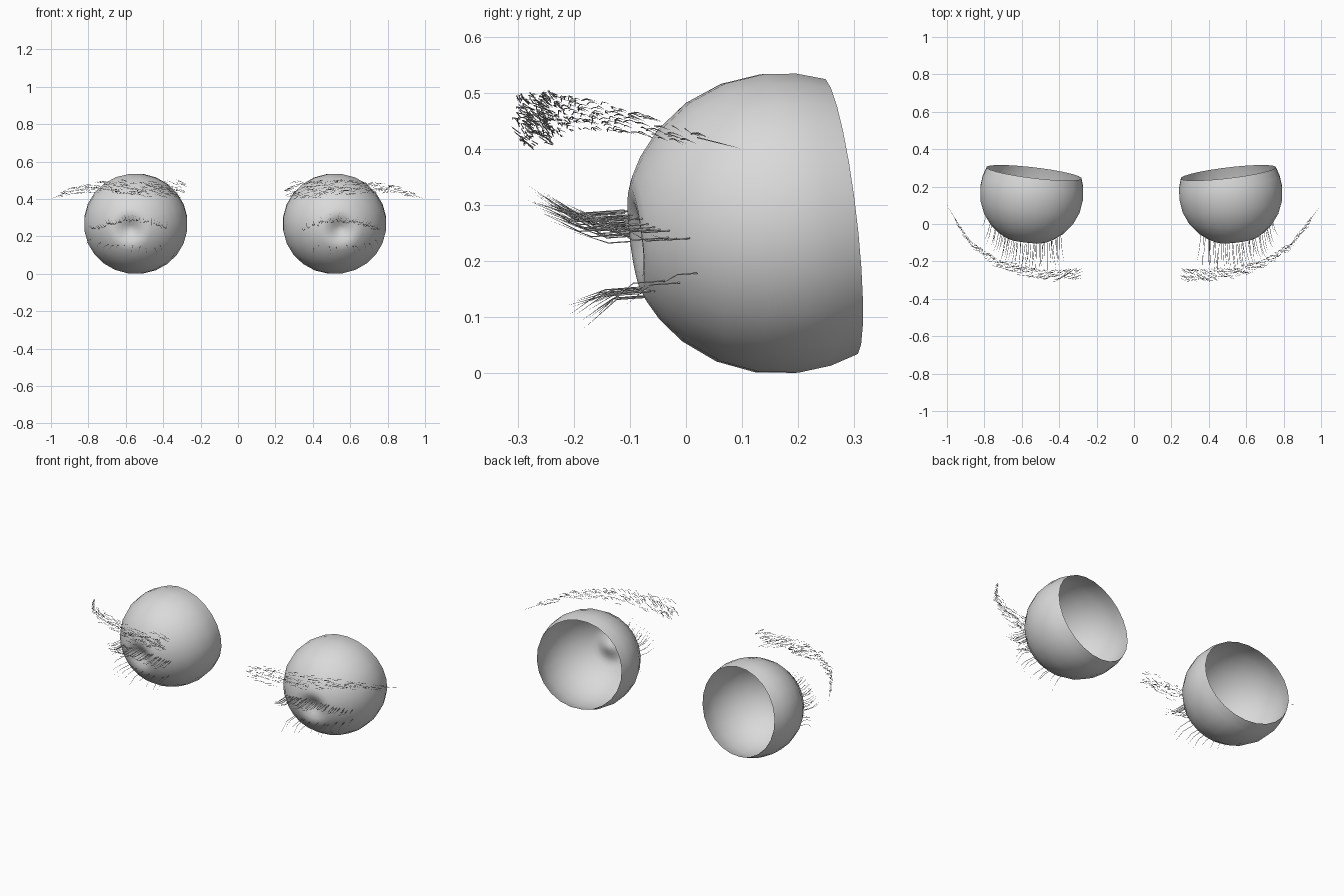
import bpy, bmesh, math, random
from mathutils import Vector

random.seed(4)
cube = bpy.data.objects.get("Cube")
if cube:
    bpy.data.objects.remove(cube, do_unlink=True)

MID = -0.015                       # mirror plane between the eyes
CENTRE = Vector((0.532, 0.167, 0.267))
RADII = Vector((0.279, 0.277, 0.27))

plain_grey = bpy.data.materials.new("plain_grey")
plain_grey.use_nodes = True
plain_grey.diffuse_color = (0.7, 0.7, 0.7, 1)
plain_grey.node_tree.nodes["Principled BSDF"].inputs["Base Color"].default_value = (0.7, 0.7, 0.7, 1)


def finish(name, bm, side):
    """Mirror to the wanted side, fix normals and link the object."""
    for v in bm.verts:
        v.co.x = v.co.x * side + MID
    if side < 0:
        bmesh.ops.reverse_faces(bm, faces=bm.faces)
    mesh = bpy.data.meshes.new(name)
    bm.to_mesh(mesh)
    bm.free()
    mesh.materials.append(plain_grey)
    mesh.shade_smooth()
    obj = bpy.data.objects.new(name, mesh)
    bpy.context.collection.objects.link(obj)


def eyeball(name, side, segments=24):
    """Open-backed ball, turned out and down, with a hollow iris."""
    bm = bmesh.new()
    turn = Vector((0, 0, 1)).rotation_difference(Vector((0.12, -1, -0.115)))
    hollow = math.radians(22)

    def point(theta, phi):
        r = 1.0
        if theta < hollow:
            r -= 0.17 * (0.5 + 0.5 * math.cos(math.pi * theta / hollow))
        d = Vector((math.sin(theta) * math.cos(phi), math.sin(theta) * math.sin(phi), math.cos(theta)))
        return bm.verts.new(CENTRE + (turn @ d) * r * RADII)

    rings = []
    for deg in (5, 10, 15, 20, 25, 33, 45, 60, 75, 90, 102, 113):
        rings.append([point(math.radians(deg), 2 * math.pi * i / segments) for i in range(segments)])
    pole = point(0, 0)
    for i in range(segments):
        j = (i + 1) % segments
        bm.faces.new((pole, rings[0][i], rings[0][j]))
        for a, b in zip(rings, rings[1:]):
            bm.faces.new((a[i], b[i], b[j], a[j]))
    finish(name, bm, side)


def hair(bm, points, width):
    """Three-sided strand tapering to its tip."""
    along = (points[-1] - points[0]).normalized()
    u = along.cross(Vector((0.1, 0.2, 1))).normalized()
    w = along.cross(u)
    loops = []
    for p, taper in zip(points[:-1], (1, 0.8)):
        loops.append([bm.verts.new(p + width * taper * (u * math.cos(a) + w * math.sin(a)))
                      for a in (0, 2 * math.pi / 3, 4 * math.pi / 3)])
    tip = bm.verts.new(points[-1])
    for i in range(3):
        j = (i + 1) % 3
        bm.faces.new((loops[0][i], loops[0][j], loops[1][j], loops[1][i]))
        bm.faces.new((loops[1][i], loops[1][j], tip))


def on_ball(x, z):
    """Point on the front of the ball."""
    q = 1 - ((x - CENTRE.x) / RADII.x) ** 2 - ((z - CENTRE.z) / RADII.z) ** 2
    return Vector((x, CENTRE.y - RADII.y * math.sqrt(max(q, 0)) - 0.001, z))


def lashes(name, side, count, x0, x1, lid, length, bend, lift):
    bm = bmesh.new()
    for k in range(count):
        t = (k + random.uniform(-0.4, 0.4)) / (count - 1)
        root = on_ball(x0 + (x1 - x0) * t, lid(t) + random.uniform(-0.008, 0.008))
        size = length * random.uniform(0.75, 1.1) * (1 - 0.4 * max(0, t - 0.5) * 2)
        splay = 0.35 * t - 0.08 + random.uniform(-0.1, 0.1)
        rise = size * lift * random.uniform(0.4, 1.2)
        middle = root + Vector((splay * size * 0.4, -size * 0.55, size * bend))
        tip = root + Vector((splay * size, -size, rise))
        hair(bm, [root, middle, tip], 0.0015)
    finish(name, bm, side)


def along_path(path, t):
    f = min(max(t, 0), 0.9999) * (len(path) - 1)
    i = int(f)
    return path[i].lerp(path[i + 1], f - i)


def eyebrow(name, side, outer, count=200):
    """Band of short strands swept outward along an arched path."""
    path = [Vector(p) for p in ((0.26, -0.265, 0.445), (0.41, -0.27, 0.452), (0.56, -0.25, 0.462),
                                (0.71, -0.205, 0.465), (0.86, -0.1, 0.45), (outer, 0.1, 0.4))]
    bm = bmesh.new()
    for k in range(count):
        t = 0.92 * (k / count) ** 1.05
        root = along_path(path, t)
        spread = 0.045 * (1 - t * t) + 0.005
        root += Vector((0, random.uniform(-0.6, 0.6) * spread, random.uniform(-spread, spread * 0.8)))
        out = (along_path(path, t + 0.05) - along_path(path, t)).normalized()
        size = random.uniform(0.035, 0.06) * (1 - 0.3 * t)
        up = Vector((0, random.uniform(-0.5, 0.1), random.uniform(-0.2, 0.4) * (1 - t)))
        tip = root + (out + up).normalized() * size
        middle = root.lerp(tip, 0.5) + Vector((0, -0.006, 0.004))
        hair(bm, [root, middle, tip], 0.0012)
    # closing strand at the outer end
    hair(bm, [along_path(path, 0.92), along_path(path, 0.96), path[-1]], 0.0012)
    finish(name, bm, side)


for label, side, outer in (("left", 1, 1.015), ("right", -1, 0.985)):
    eyeball(label + "_eyeball", side)
    lashes(label + "_upper_lashes", side, 36, 0.375, 0.755,
           lambda t: 0.245 + 0.04 * math.sin(math.pi * min(1, t * 1.05)), 0.16, -0.04, 0.22)
    lashes(label + "_lower_lashes", side, 11, 0.41, 0.76,
           lambda t: 0.143 + 0.032 * t ** 3, 0.13, -0.04, -0.4)
    eyebrow(label + "_eyebrow", side, outer)
